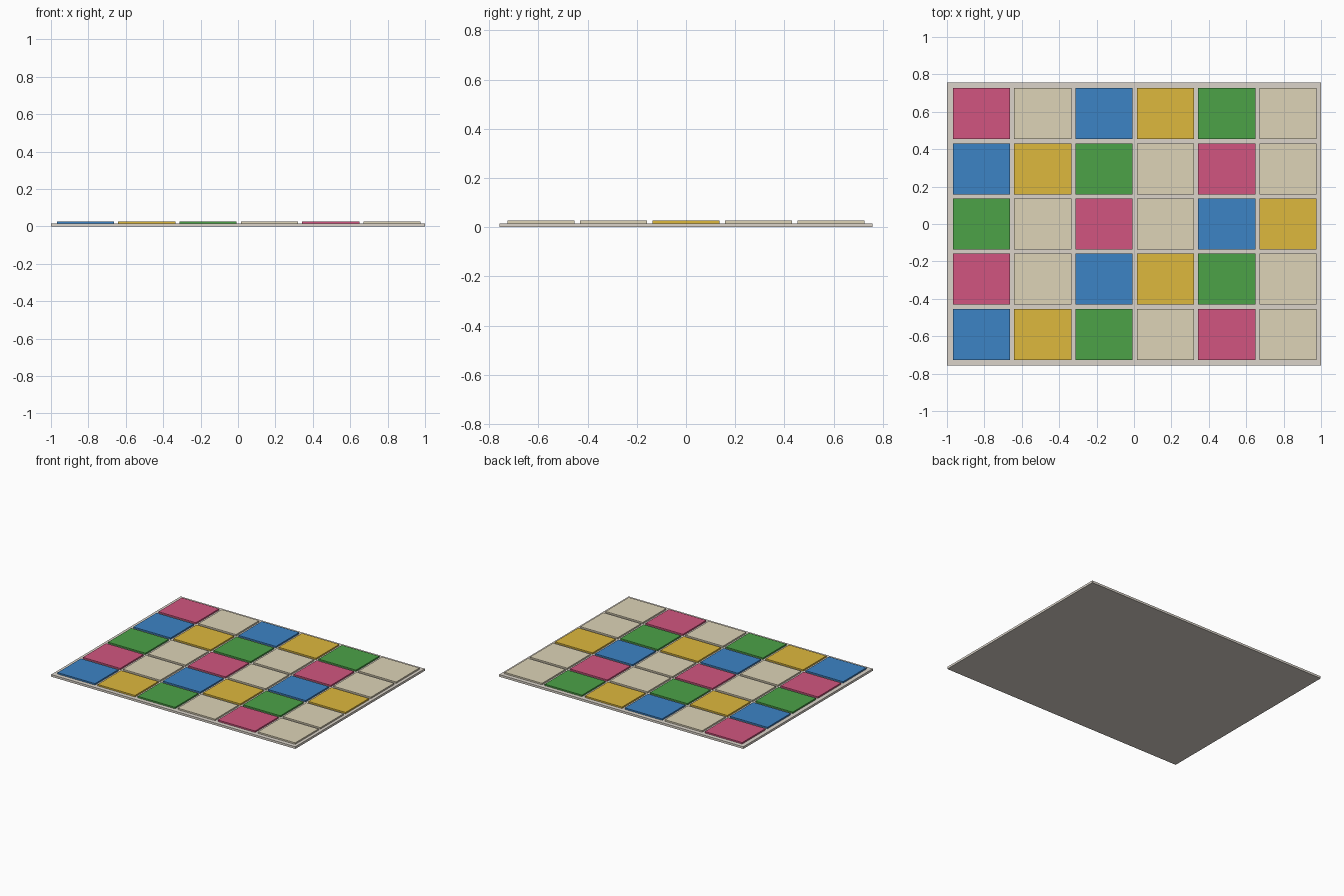
import bpy
import bmesh
from mathutils import Matrix

if "Cube" in bpy.data.objects:
    bpy.data.objects.remove(bpy.data.objects["Cube"])


def material(name, rgb):
    # sRGB 0-255 to linear colour
    m = bpy.data.materials.new(name)
    m.diffuse_color = [(c / 255) ** 2.2 for c in rgb] + [1]
    m.use_nodes = True
    m.node_tree.nodes["Principled BSDF"].inputs["Base Color"].default_value = m.diffuse_color
    return m


def box(name, centre, size, mat):
    bm = bmesh.new()
    bmesh.ops.create_cube(bm, size=1, matrix=Matrix.LocRotScale(centre, None, size))
    mesh = bpy.data.meshes.new(name)
    bm.to_mesh(mesh)
    bm.free()
    mesh.materials.append(mat)
    obj = bpy.data.objects.new(name, mesh)
    bpy.context.collection.objects.link(obj)
    return obj


COLOURS = {
    "P": material("pink", (208, 86, 127)),
    "C": material("cream", (220, 210, 182)),
    "B": material("blue", (63, 130, 196)),
    "Y": material("yellow", (221, 183, 64)),
    "G": material("green", (77, 161, 73)),
}
BASE_H, TOP = 0.016, 0.027
PITCH_X, PITCH_Y = 0.328, 0.295
TILE_X, TILE_Y = 0.306, 0.272

# Backing slab
box("mat_base", (0, 0, BASE_H / 2), (2, 1.514, BASE_H),
    material("off_white", (218, 211, 201)))

# Raised patches, rows listed from back to front
ROWS = ["PCBYGC", "BYGCPC", "GCPCBY", "PCBYGC", "BYGCPC"]
for r, row in enumerate(ROWS):
    for c, key in enumerate(row):
        box(f"patch_{r + 1}_{c + 1}",
            (0.004 + (c - 2.5) * PITCH_X, (2 - r) * PITCH_Y, (BASE_H + TOP) / 2),
            (TILE_X, TILE_Y, TOP - BASE_H), COLOURS[key])
